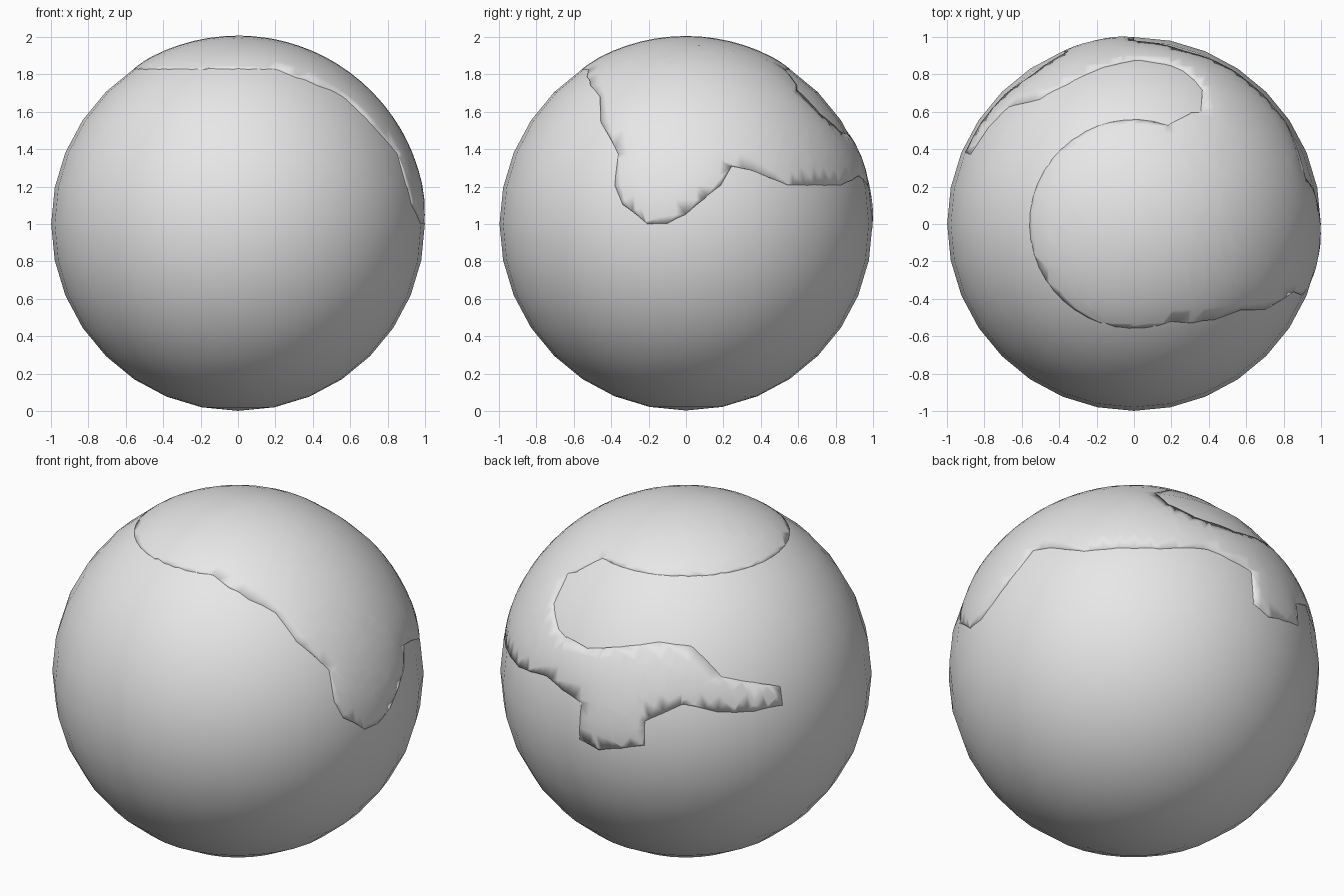
import bpy, bmesh
from math import radians, sin, cos
from mathutils import Vector
from mathutils.geometry import intersect_point_line

cube = bpy.data.objects.get("Cube")
if cube:
    bpy.data.objects.remove(cube, do_unlink=True)

CENTRE = Vector((0, 0, 1))
BALL_RADIUS = 0.997

grey = bpy.data.materials.new("light_grey")
grey.use_nodes = True
grey.diffuse_color = (0.8, 0.8, 0.8, 1)
grey.node_tree.nodes["Principled BSDF"].inputs["Base Color"].default_value = grey.diffuse_color


def finish(obj, name):
    """Name an object, colour it and shade it smooth."""
    obj.name = name
    obj.data.materials.clear()
    obj.data.materials.append(grey)
    bpy.ops.object.select_all(action="DESELECT")
    obj.select_set(True)
    bpy.context.view_layer.objects.active = obj
    bpy.ops.object.shade_smooth_by_angle(angle=radians(40))


# Round body
bpy.ops.mesh.primitive_uv_sphere_add(segments=32, ring_count=16,
                                     radius=BALL_RADIUS, location=CENTRE)
finish(bpy.context.object, "ball")

# Outline of the thin coating: (longitude, angle from the top) in degrees
outline = [
    # front edge, running down to the side drip
    (291, 34), (310, 42), (321, 47), (327, 57), (337, 68), (337, 78), (340, 84),
    (348, 90), (354, 90), (360, 87), (366, 82), (371, 78), (375, 72), (381, 73),
    # lower edge round to the back drip
    (394, 78), (418, 78), (434, 75), (450, 79), (450, 91), (457, 93), (472, 89),
    (472, 81), (484, 75),
    # tapering arm and its tip
    (495, 78), (507, 79), (517, 79), (517, 73), (511, 71), (497, 67),
    # inside of the hook, back to the round cap
    (487, 57), (475, 56), (461, 59), (448, 62), (438, 61), (432, 60), (423, 54),
    (419, 44), (423, 42), (431, 34), (651, 34),
]


def flat_point(lon, polar):
    """Unroll a point of the sphere onto a plane round the top."""
    r = radians(polar)
    return Vector((r * cos(radians(lon)), r * sin(radians(lon)), 0))


points = []
for (lon_a, pol_a), (lon_b, pol_b) in zip(outline, outline[1:]):
    steps = max(1, round(abs(lon_b - lon_a) / 8))
    for i in range(steps):
        t = i / steps
        points.append(flat_point(lon_a + (lon_b - lon_a) * t, pol_a + (pol_b - pol_a) * t))
segments = list(zip(points, points[1:] + points[:1]))


def edge_distance(p):
    best = 9.0
    for a, b in segments:
        q, t = intersect_point_line(p, a, b)
        q = a if t < 0 else b if t > 1 else q
        best = min(best, (p - q).length)
    return best


# Coating: fill the flat outline, cut it into a grid, then wrap it on the ball
bm = bmesh.new()
face = bm.faces.new([bm.verts.new(p) for p in points])
face.normal_update()
if face.normal.z < 0:
    face.normal_flip()
bmesh.ops.triangulate(bm, faces=[face])
for axis in (Vector((1, 0, 0)), Vector((0, 1, 0))):
    for i in range(-21, 22):
        bmesh.ops.bisect_plane(bm, geom=bm.verts[:] + bm.edges[:] + bm.faces[:],
                               plane_co=axis * (i * 0.08), plane_no=axis)
bmesh.ops.remove_doubles(bm, verts=bm.verts[:], dist=0.008)

for v in bm.verts:
    rise = min(1, edge_distance(v.co) / 0.13)
    radius = BALL_RADIUS + 0.008 * rise * (2 - rise)
    polar = v.co.length
    side = v.co.normalized() * sin(polar)
    v.co = Vector((side.x, side.y, cos(polar))) * radius

mesh = bpy.data.meshes.new("coating")
bm.to_mesh(mesh)
bm.free()
coating = bpy.data.objects.new("coating", mesh)
coating.location = CENTRE
bpy.context.collection.objects.link(coating)
finish(coating, "coating")
rim = coating.modifiers.new("thickness", "SOLIDIFY")
rim.thickness = 0.025
rim.offset = -1
